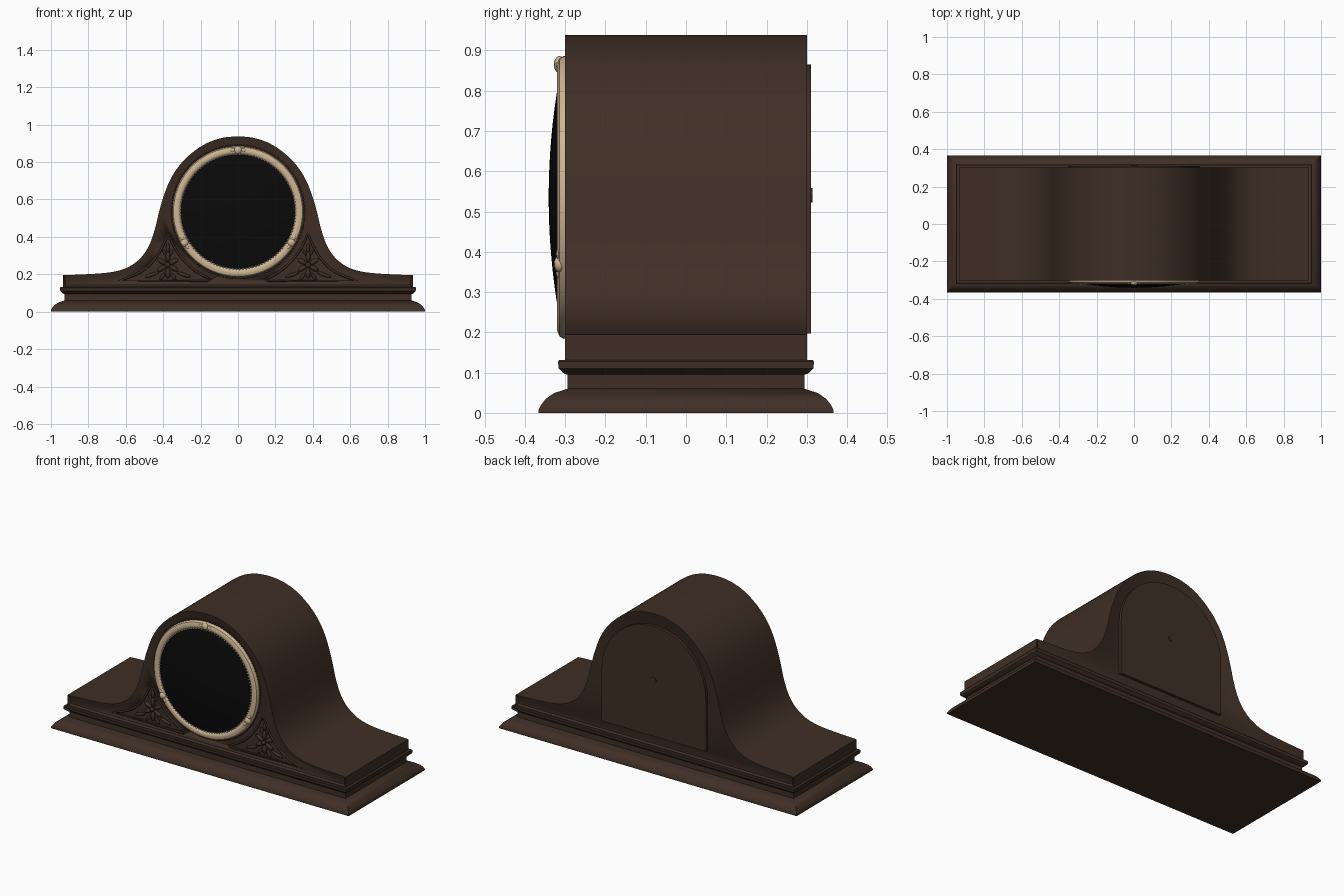
import bpy, bmesh
from math import pi, sin, cos, radians
from mathutils import Matrix, Vector

cube = bpy.data.objects.get("Cube")
if cube:
    bpy.data.objects.remove(cube, do_unlink=True)

DIAL_Z = 0.535


def material(name, rgb, rough):
    m = bpy.data.materials.new(name)
    m.use_nodes = True
    m.diffuse_color = (*rgb, 1)
    bsdf = next(n for n in m.node_tree.nodes if n.type == 'BSDF_PRINCIPLED')
    bsdf.inputs["Base Color"].default_value = (*rgb, 1)
    bsdf.inputs["Roughness"].default_value = rough
    return m


wood = material("dark walnut", (0.05, 0.028, 0.019), 0.6)
cream = material("pale brass", (0.62, 0.47, 0.30), 0.5)
black = material("black glass", (0.003, 0.003, 0.003), 0.4)


def activate(ob):
    bpy.ops.object.select_all(action='DESELECT')
    ob.select_set(True)
    bpy.context.view_layer.objects.active = ob


def finish(name, bm, mat, angle=35):
    bmesh.ops.recalc_face_normals(bm, faces=bm.faces[:])
    me = bpy.data.meshes.new(name)
    bm.to_mesh(me)
    bm.free()
    me.materials.append(mat)
    ob = bpy.data.objects.new(name, me)
    bpy.context.collection.objects.link(ob)
    activate(ob)
    bpy.ops.object.shade_smooth_by_angle(angle=radians(angle))
    return ob


def spline(pts, steps=5):
    """Smooth curve through the given points."""
    p = [Vector(q) for q in pts]
    p = [p[0]] + p + [p[-1]]
    out = []
    for a, b, c, d in zip(p, p[1:], p[2:], p[3:]):
        for i in range(steps):
            t = i / steps
            out.append(0.5 * (2 * b + (c - a) * t + (2 * a - 5 * b + 4 * c - d) * t**2
                              + (3 * b - a - 3 * c + d) * t**3))
    return out + [p[-1]]


def slab(outline, y0, y1):
    """Extrude an outline in x and z between two depths."""
    bm = bmesh.new()
    face = bm.faces.new([bm.verts.new((x, y0, z)) for x, z in outline])
    ext = bmesh.ops.extrude_face_region(bm, geom=[face])
    moved = [v for v in ext["geom"] if isinstance(v, bmesh.types.BMVert)]
    bmesh.ops.translate(bm, verts=moved, vec=(0, y1 - y0, 0))
    bmesh.ops.recalc_face_normals(bm, faces=bm.faces[:])
    return bm


def revolve(name, profile, mat):
    """Turn a radius and depth profile about the dial axis."""
    bm = bmesh.new()
    vs = [bm.verts.new((r, y, DIAL_Z)) for r, y in profile]
    es = [bm.edges.new(pair) for pair in zip(vs, vs[1:])]
    bmesh.ops.spin(bm, geom=vs + es, cent=(0, 0, DIAL_Z), axis=(0, 1, 0),
                   angle=2 * pi, steps=96)
    bmesh.ops.remove_doubles(bm, verts=bm.verts[:], dist=0.0001)
    return finish(name, bm, mat)


def blob(bm, loc, size, turn=0.0, detail=8):
    """Ellipsoid turned about the depth axis."""
    mat = Matrix.Translation(loc) @ Matrix.Rotation(turn, 4, 'Y') @ Matrix.Diagonal((*size, 1))
    bmesh.ops.create_uvsphere(bm, u_segments=detail, v_segments=detail - 2, radius=1, matrix=mat)


def bead_ring(name, radius, y, size, count, mat):
    bm = bmesh.new()
    for i in range(count):
        a = 2 * pi * i / count
        blob(bm, (radius * cos(a), y, DIAL_Z + radius * sin(a)), (size,) * 3, detail=6)
    return finish(name, bm, mat, 60)


# Moulded plinth: rectangular rings, each inset from the widest one
bm = bmesh.new()
steps = [(0, 0), (0, 0.008), (0.006, 0.02), (0.018, 0.035), (0.038, 0.049), (0.072, 0.06),
         (0.072, 0.095), (0.064, 0.097), (0.05, 0.11), (0.048, 0.127), (0.051, 0.131), (0.066, 0.131)]
rings = [[bm.verts.new((sx * (1 - d), sy * (0.366 - d), z))
          for sx, sy in ((-1, -1), (1, -1), (1, 1), (-1, 1))] for d, z in steps]
for low, high in zip(rings, rings[1:]):
    for i in range(4):
        j = (i + 1) % 4
        bm.faces.new((low[i], low[j], high[j], high[i]))
bm.faces.new(rings[0])
bm.faces.new(rings[-1])
finish("plinth", bm, wood, 30)

# Case: arched outline, mirrored, with a sunken panel front and back
half = spline([(0.935, 0.195), (0.75, 0.204), (0.65, 0.217), (0.58, 0.242), (0.52, 0.288),
               (0.475, 0.355), (0.445, 0.44), (0.423, 0.53), (0.40, 0.61), (0.365, 0.70),
               (0.315, 0.78), (0.245, 0.85), (0.165, 0.902), (0.08, 0.93), (0, 0.938)])
outline = [(0.935, 0.13)] + [tuple(p) for p in half]
outline += [(-x, z) for x, z in reversed(outline[:-1])]
bm = slab(outline, -0.301, 0.301)
ends = [f for f in bm.faces if abs(f.normal.y) > 0.9]
bmesh.ops.inset_individual(bm, faces=ends, thickness=0.005, depth=0.0)
bmesh.ops.translate(bm, verts=[v for f in ends for v in f.verts], vec=(0, 0, 0))
bmesh.ops.inset_individual(bm, faces=ends, thickness=0.014, depth=-0.008)
case = finish("case", bm, wood, 30)

# Sunken corner panels, cut into the front
arc = [(0.39 * cos(radians(a)), DIAL_Z + 0.39 * sin(radians(a))) for a in range(-68, -17, 5)]
side = [tuple(p) for p in spline([(0.375, 0.415), (0.405, 0.345), (0.45, 0.275),
                                  (0.52, 0.212), (0.635, 0.165)], 4)]
panel = arc + side[1:] + [(0.16, 0.165)]
for s, label in ((1, "left"), (-1, "right")):
    shape = [(s * x, z) for x, z in panel]
    cutter = finish("panel_cutter", slab(shape, -0.4, -0.277), wood)
    cutter.hide_render = True
    activate(case)
    mod = case.modifiers.new("panel", 'BOOLEAN')
    mod.operation, mod.solver, mod.object = 'DIFFERENCE', 'EXACT', cutter
    bpy.ops.object.modifier_apply(modifier=mod.name)
    bpy.data.objects.remove(cutter, do_unlink=True)

    # Raised bead around the panel
    cu = bpy.data.curves.new(label + "_panel_bead", 'CURVE')
    cu.dimensions = '3D'
    cu.bevel_depth, cu.bevel_resolution = 0.006, 2
    line = cu.splines.new('POLY')
    line.points.add(len(shape) - 1)
    for pt, (x, z) in zip(line.points, shape):
        pt.co = (x, -0.293, z, 1)
    line.use_cyclic_u = True
    cu.materials.append(wood)
    bpy.context.collection.objects.link(bpy.data.objects.new(label + "_panel_bead", cu))

    # Carved flower with a tall bud and leaves toward the corners
    bm = bmesh.new()
    cx, cz, y = s * 0.375, 0.25, -0.281
    blob(bm, (cx, y - 0.008, cz), (0.014, 0.012, 0.014))
    for k in range(6):
        a = k * pi / 3
        reach = 0.036 if k % 3 else 0.044
        blob(bm, (cx + reach * sin(a), y, cz + reach * cos(a)), (0.013, 0.012, 0.028), a)
    blob(bm, (cx, y, cz + 0.092), (0.01, 0.01, 0.026))
    for d in (-1, 1):
        blob(bm, (cx + d * 0.085, y, cz - 0.052), (0.01, 0.009, 0.04), d * 1.9)
        blob(bm, (cx + d * 0.03, y, cz - 0.062), (0.009, 0.009, 0.022), d * 2.5)
        blob(bm, (cx + d * 0.018, y, cz + 0.066), (0.007, 0.009, 0.02), d * 0.5)
    finish(label + "_carved_flower", bm, wood, 60)

# Dial: brass bezel, domed glass and fine beading
revolve("bezel", [(0.35, -0.285), (0.351, -0.304), (0.345, -0.314), (0.33, -0.32),
                  (0.316, -0.318), (0.307, -0.31), (0.303, -0.295)], cream)
revolve("dial_glass", [(0.306 * i / 10, -0.341 + 0.028 * (i / 10) ** 2) for i in range(11)], black)
bead_ring("bezel_inner_beading", 0.307, -0.312, 0.005, 110, cream)
bead_ring("case_beading", 0.355, -0.294, 0.006, 140, wood)

# Three bezel bosses, each a ball between two small leaves
bm = bmesh.new()
for deg in (90, 210, 330):
    a = radians(deg)
    blob(bm, (0.33 * cos(a), -0.314, DIAL_Z + 0.33 * sin(a)), (0.021, 0.014, 0.021), detail=12)
    for off in (-0.085, 0.085):
        b = a + off
        blob(bm, (0.33 * cos(b), -0.315, DIAL_Z + 0.33 * sin(b)), (0.016, 0.008, 0.009), pi / 2 - b)
finish("bezel_bosses", bm, cream, 60)

# Arched back door with a small knob
arch = [(0.35 * cos(pi * i / 32), 0.515 + 0.35 * sin(pi * i / 32)) for i in range(33)]
bm = slab([(0.35, 0.197)] + arch + [(-0.35, 0.197)], 0.28, 0.31)
finish("back_door", bm, wood, 30)
knob = [(0.018 * cos(pi * i / 4), 0.54 + 0.018 * sin(pi * i / 4)) for i in range(8)]
finish("door_knob", slab(knob, 0.305, 0.314), wood, 30)
